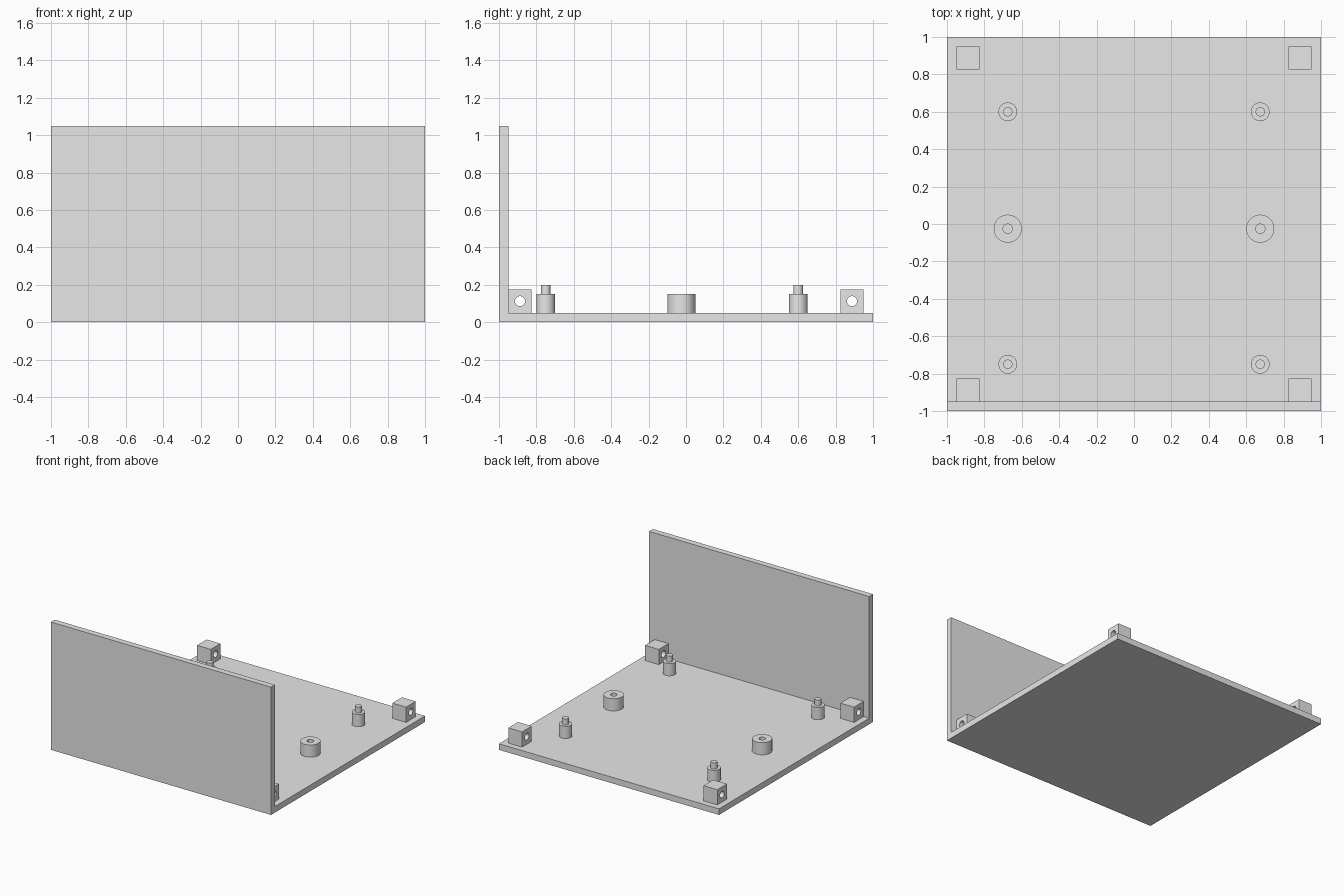
import bpy, bmesh
from math import cos, sin, tau
from mathutils import Vector

cube = bpy.data.objects.get("Cube")
if cube:
    bpy.data.objects.remove(cube, do_unlink=True)

# Single material for the whole part
grey = bpy.data.materials.new("light_grey")
grey.use_nodes = True
colour = (0.8, 0.8, 0.8, 1)
grey.diffuse_color = colour
grey.node_tree.nodes["Principled BSDF"].inputs["Base Color"].default_value = colour

FLOOR = 0.05      # base plate thickness
BLOCK = 0.125     # corner block size


def finish(name, bm, smooth=False):
    bmesh.ops.recalc_face_normals(bm, faces=bm.faces)
    mesh = bpy.data.meshes.new(name)
    bm.to_mesh(mesh)
    bm.free()
    mesh.materials.append(grey)
    obj = bpy.data.objects.new(name, mesh)
    bpy.context.collection.objects.link(obj)
    if smooth:
        bpy.ops.object.select_all(action="DESELECT")
        obj.select_set(True)
        bpy.context.view_layer.objects.active = obj
        bpy.ops.object.shade_smooth_by_angle(angle=0.6)
    return obj


def prism(name, loops, x0, x1, smooth=False):
    """Extrude (y, z) outlines along x; inner loops become holes."""
    bm = bmesh.new()
    edges = []
    for loop in loops:
        vs = [bm.verts.new((x0, y, z)) for y, z in loop]
        edges += [bm.edges.new((vs[i - 1], vs[i])) for i in range(len(vs))]
    bmesh.ops.triangle_fill(bm, edges=edges, use_beauty=True)
    out = bmesh.ops.extrude_face_region(bm, geom=bm.faces[:], use_keep_orig=True)
    moved = [g for g in out["geom"] if isinstance(g, bmesh.types.BMVert)]
    bmesh.ops.translate(bm, verts=moved, vec=(x1 - x0, 0, 0))
    return finish(name, bm, smooth)


def lathe(name, profile, x, y, closed=False):
    """Revolve an (r, z) profile about a vertical axis at (x, y)."""
    bm = bmesh.new()
    vs = [bm.verts.new((r, 0, z)) for r, z in profile]
    pairs = list(zip(vs, vs[1:])) + ([(vs[-1], vs[0])] if closed else [])
    edges = [bm.edges.new(p) for p in pairs]
    bmesh.ops.spin(bm, geom=vs + edges, cent=(0, 0, 0), axis=(0, 0, 1),
                   angle=tau, steps=40, use_merge=False)
    bmesh.ops.remove_doubles(bm, verts=bm.verts, dist=0.0005)
    bmesh.ops.translate(bm, verts=bm.verts, vec=Vector((x, y, 0)))
    return finish(name, bm, smooth=True)


# Base plate and front wall as one L-shaped section
prism("base_and_front_wall",
      [[(-1, 0), (1, 0), (1, FLOOR), (-0.95, FLOOR), (-0.95, 1.05), (-1, 1.05)]], -1, 1)

peg = [(0, 0.2), (0.025, 0.2), (0.025, 0.15), (0.05, 0.15), (0.05, FLOOR), (0, FLOOR)]
ring = [(0.025, FLOOR), (0.025, 0.15), (0.075, 0.15), (0.075, FLOOR)]

for side, sx in (("left", 1), ("right", -1)):
    for end, sy, peg_y in (("front", -1, -0.75), ("back", 1, 0.6)):
        # Corner block with a screw hole running across
        cy, cz, h = sy * 0.8875, FLOOR + BLOCK / 2, BLOCK / 2
        square = [(cy - h, cz - h), (cy + h, cz - h), (cy + h, cz + h), (cy - h, cz + h)]
        hole = [(cy + 0.027 * cos(tau * i / 32), cz + 0.027 * sin(tau * i / 32))
                for i in range(32)]
        prism(f"{end}_{side}_corner_block", [square, hole],
              sx * 0.8875 - h, sx * 0.8875 + h, smooth=True)
        # Stepped locating peg
        lathe(f"{end}_{side}_peg", peg, sx * 0.675, peg_y)
    # Hollow standoff
    lathe(f"{side}_standoff", ring, sx * 0.675, -0.025, closed=True)
